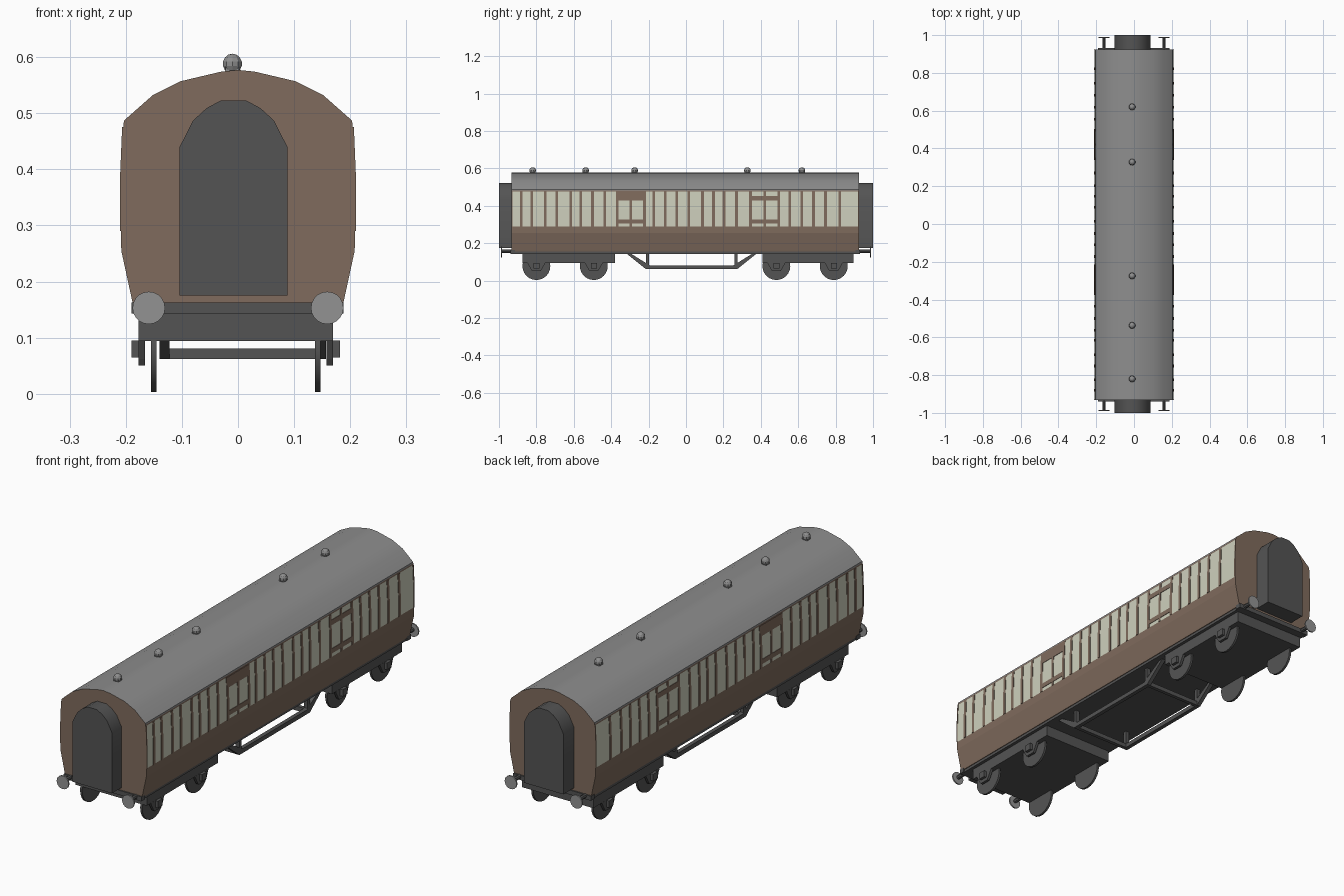
import bpy, bmesh, math
from mathutils import Vector

if "Cube" in bpy.data.objects:
    bpy.data.objects.remove(bpy.data.objects["Cube"])


def material(name, rgb):
    m = bpy.data.materials.new(name)
    m.diffuse_color = (*rgb, 1)
    m.use_nodes = True
    m.node_tree.nodes["Principled BSDF"].inputs["Base Color"].default_value = m.diffuse_color
    return m


BROWN = material("brown paint", (0.215, 0.148, 0.110))
CREAM = material("cream panel", (0.62, 0.63, 0.51))
GREY = material("roof grey", (0.27, 0.27, 0.27))
DARK = material("dark metal", (0.088, 0.088, 0.088))
STEEL = material("buffer steel", (0.29, 0.29, 0.29))


def add_object(name, bm, mats, smooth=None):
    bmesh.ops.recalc_face_normals(bm, faces=bm.faces)
    me = bpy.data.meshes.new(name)
    bm.to_mesh(me)
    bm.free()
    for m in mats:
        me.materials.append(m)
    ob = bpy.data.objects.new(name, me)
    bpy.context.collection.objects.link(ob)
    if smooth:
        bpy.ops.object.select_all(action='DESELECT')
        ob.select_set(True)
        bpy.context.view_layer.objects.active = ob
        bpy.ops.object.shade_smooth_by_angle(angle=math.radians(smooth))
    return ob


def prism(bm, pts, axis, a, b):
    """Extrude a 2D polygon along 'x' (points are y,z) or 'y' (points are x,z)."""
    def place(p, t):
        return (t, p[0], p[1]) if axis == 'x' else (p[0], t, p[1])
    lo = [bm.verts.new(place(p, a)) for p in pts]
    hi = [bm.verts.new(place(p, b)) for p in pts]
    bm.faces.new(lo)
    bm.faces.new(hi[::-1])
    for i in range(len(pts)):
        j = (i + 1) % len(pts)
        bm.faces.new((lo[j], lo[i], hi[i], hi[j]))


def box(bm, x0, x1, y0, y1, z0, z1):
    prism(bm, [(x0, z0), (x1, z0), (x1, z1), (x0, z1)], 'y', y0, y1)


def cylinder(bm, centre, r, depth, axis, n):
    pts = []
    base = (centre[1], centre[2]) if axis == 'x' else (centre[0], centre[2])
    mid = centre[0] if axis == 'x' else centre[1]
    for i in range(n):
        t = 2 * math.pi * i / n
        pts.append((base[0] + r * math.cos(t), base[1] + r * math.sin(t)))
    prism(bm, pts, axis, mid - depth / 2, mid + depth / 2)


def mirrored(half):
    return half + [(-x, z) for x, z in reversed(half) if x > 1e-6]


Y0, Y1 = -0.933, 0.925
WALL = [(0.186, 0.155), (0.188, 0.163), (0.208, 0.255), (0.2085, 0.29),
        (0.2085, 0.38), (0.2045, 0.475), (0.204, 0.481)]

# body shell: cream band on the walls, brown elsewhere
bm = bmesh.new()
prism(bm, mirrored(WALL), 'y', Y0, Y1)
for f in bm.faces:
    z = f.calc_center_median().z
    zs = [v.co.z for v in f.verts]
    if len(f.verts) == 4 and min(zs) > 0.285 and max(zs) < 0.478:
        f.material_index = 1
add_object("coach_body", bm, [BROWN, CREAM])

# curved roof with brown ends
bm = bmesh.new()
ROOF = [(0.204, 0.481), (0.203, 0.487), (0.152, 0.532), (0.102, 0.557),
        (0.03, 0.574), (0, 0.577)]
prism(bm, mirrored(ROOF), 'y', Y0, Y1)
for f in bm.faces:
    if len(f.verts) > 4:
        f.material_index = 1
add_object("roof", bm, [GREY, BROWN], smooth=32)


# brown pillars and door rails laid on the cream band
def wall_x(z):
    for (x0, z0), (x1, z1) in zip(WALL, WALL[1:]):
        if z0 <= z <= z1:
            return x0 + (x1 - x0) * (z - z0) / (z1 - z0)


def strip(bm, y0, y1, z0, z1):
    zs = [z0] + ([0.38] if z0 < 0.38 < z1 else []) + [z1]
    for s in (-1, 1):
        outer = [(s * (wall_x(z) + 0.002), z) for z in zs]
        inner = [(s * (wall_x(z) - 0.002), z) for z in reversed(zs)]
        prism(bm, outer + inner, 'y', y0, y1)


bm = bmesh.new()
PILLARS = [-0.88, -0.825, -0.752, -0.692, -0.616, -0.562, -0.500, -0.435, -0.368,
           -0.222, -0.172, -0.110, -0.050, 0.014, 0.088, 0.147, 0.203, 0.270,
           0.345, 0.496, 0.555, 0.618, 0.682, 0.746, 0.822]
for y in PILLARS:
    strip(bm, y - 0.007, y + 0.007, 0.29, 0.475)
strip(bm, Y0, Y0 + 0.005, 0.29, 0.475)
strip(bm, Y1 - 0.005, Y1, 0.29, 0.475)
add_object("wall_pillars", bm, [BROWN])

bm = bmesh.new()
for y0, y1, top in ((-0.361, -0.229, 0.475), (0.352, 0.489, 0.451)):
    mid = (y0 + y1) / 2
    strip(bm, y0, y1, 0.429, top)
    strip(bm, y0, y1, 0.306, 0.327)
    strip(bm, mid - 0.006, mid + 0.006, 0.29, 0.306)
    strip(bm, mid - 0.006, mid + 0.006, 0.327, 0.429)
    if top < 0.47:
        strip(bm, mid - 0.006, mid + 0.006, top, 0.475)
add_object("door_frames", bm, [BROWN])

# arched corridor connections at both ends
ARCH = [(0.096, 0.175), (0.096, 0.44), (0.072, 0.487), (0.048, 0.509), (0.022, 0.523)]
arch = [(x - 0.008, z) for x, z in mirrored(ARCH)]
for name, a, b in (("front_gangway", -1.0, Y0 + 0.01), ("rear_gangway", Y1 - 0.01, 1.0)):
    bm = bmesh.new()
    prism(bm, arch, 'y', a, b)
    add_object(name, bm, [DARK], smooth=30)

# roof ventilators
bm = bmesh.new()
for y in (-0.82, -0.537, -0.275, 0.328, 0.62):
    ball = bmesh.ops.create_uvsphere(bm, u_segments=10, v_segments=7, radius=0.018)
    bmesh.ops.translate(bm, verts=ball['verts'], vec=(-0.01, y, 0.588))
    box(bm, -0.022, 0.002, y - 0.012, y + 0.012, 0.565, 0.582)
add_object("roof_vents", bm, [GREY])

# underframe and end beams
bm = bmesh.new()
box(bm, -0.185, 0.183, Y0 + 0.004, Y1 - 0.004, 0.143, 0.156)
for a, b in ((Y0 - 0.006, Y0 + 0.02), (Y1 - 0.02, Y1 + 0.006)):
    box(bm, -0.190, 0.188, a, b, 0.143, 0.163)
add_object("underframe", bm, [DARK])

# buffers: dark shank and steel disc
shanks, heads = bmesh.new(), bmesh.new()
for s, end in ((-1, Y0), (1, Y1)):
    for x in (-0.159, 0.159):
        cylinder(shanks, (x, (end + s * 0.985) / 2, 0.156), 0.009, 0.985 - abs(end), 'y', 8)
        cylinder(heads, (x, s * 0.987, 0.153), 0.029, 0.006, 'y', 20)
add_object("buffer_shanks", shanks, [DARK])
add_object("buffer_heads", heads, [STEEL])

# bogies: frame, wheels and axle boxes
CX = -0.004
for name, a, b, axles in (("front_bogie", -0.874, -0.38, (-0.80, -0.493)),
                          ("rear_bogie", 0.41, 0.896, (0.483, 0.79))):
    frame, wheels = bmesh.new(), bmesh.new()
    box(frame, CX - 0.173, CX + 0.173, a, b, 0.094, 0.145)
    for y in axles:
        for s in (-1, 1):
            cylinder(wheels, (CX + s * 0.146, y, 0.0775), 0.0745, 0.010, 'x', 24)
            horn = [(y - 0.048, 0.095), (y - 0.030, 0.062), (y - 0.022, 0.05),
                    (y + 0.022, 0.05), (y + 0.030, 0.062), (y + 0.048, 0.095)]
            prism(frame, horn, 'x', CX + s * 0.162, CX + s * 0.1735)
            box(frame, *sorted((CX + s * 0.17, CX + s * 0.186)),
                y - 0.016, y + 0.016, 0.065, 0.0945)
    add_object(name + "_frame", frame, [DARK])
    add_object(name + "_wheels", wheels, [DARK], smooth=30)

# truss rods with posts and cross bars
bm = bmesh.new()
for x in (-0.131, 0.148):
    l, r = x - 0.009, x + 0.009
    box(bm, l, r, -0.215, 0.275, 0.062, 0.081)
    for y in (-0.207, 0.267):
        box(bm, l, r, y - 0.008, y + 0.008, 0.07, 0.145)
    for y_in, y_out in ((-0.215, -0.32), (0.275, 0.38)):
        d = 0.022 if y_out > 0 else -0.022
        prism(bm, [(y_in, 0.062), (y_out, 0.146), (y_out - d, 0.146), (y_in - d, 0.081)],
              'x', l, r)
for y in (-0.207, 0.267):
    box(bm, -0.125, 0.142, y - 0.008, y + 0.008, 0.062, 0.081)
add_object("truss_frame", bm, [DARK])
